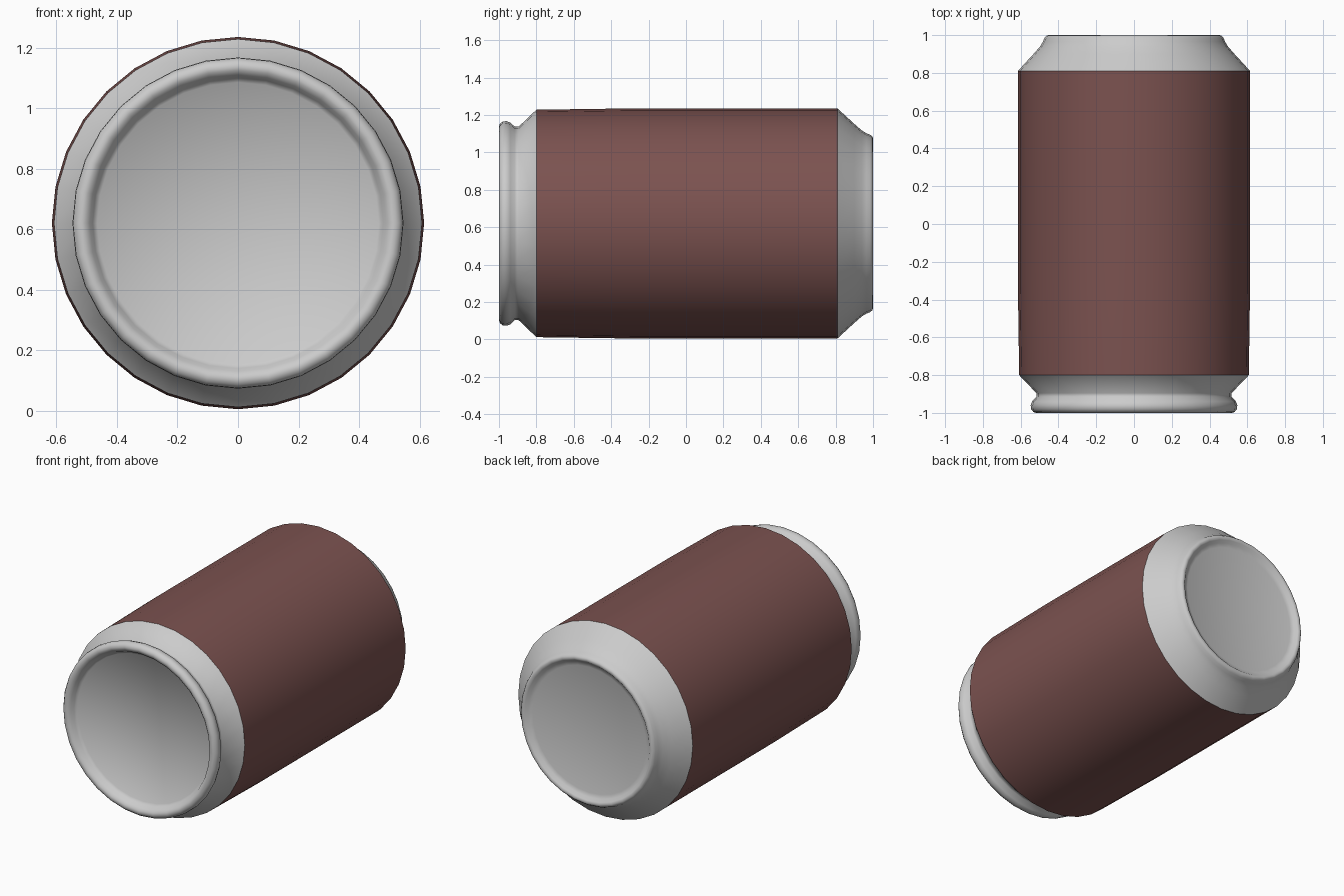
import bpy, bmesh, math

if "Cube" in bpy.data.objects:
    bpy.data.objects.remove(bpy.data.objects["Cube"])

SIDES = 32
CZ = 0.62


def lathe(name, profile, color=None):
    """Revolve (y, radius) points around the can's lengthwise axis; radius 0 closes the end."""
    bm = bmesh.new()
    rings = []
    for y, r in profile:
        if r == 0:
            rings.append([bm.verts.new((0, y, CZ))])
        else:
            rings.append([bm.verts.new((r * math.cos(2 * math.pi * i / SIDES), y,
                                        CZ + r * math.sin(2 * math.pi * i / SIDES)))
                          for i in range(SIDES)])
    for a, b in zip(rings, rings[1:]):
        for i in range(SIDES):
            j = (i + 1) % SIDES
            if len(a) == 1:
                bm.faces.new((a[0], b[j], b[i]))
            elif len(b) == 1:
                bm.faces.new((a[i], a[j], b[0]))
            else:
                bm.faces.new((a[i], a[j], b[j], b[i]))
    # profiles run front to back along the outside: make normals point outward
    bmesh.ops.reverse_faces(bm, faces=bm.faces[:])
    mesh = bpy.data.meshes.new(name)
    bm.to_mesh(mesh)
    bm.free()
    obj = bpy.data.objects.new(name, mesh)
    bpy.context.collection.objects.link(obj)
    if color:
        mat = bpy.data.materials.new(name + "_paint")
        mat.diffuse_color = color
        mat.use_nodes = True
        mat.node_tree.nodes["Principled BSDF"].inputs["Base Color"].default_value = mat.diffuse_color
        mesh.materials.append(mat)
    bpy.ops.object.select_all(action='DESELECT')
    obj.select_set(True)
    bpy.context.view_layer.objects.active = obj
    bpy.ops.object.shade_smooth_by_angle(angle=math.radians(50))
    return obj


# Lid: recessed panel, rolled rim, neck and shoulder
lathe("can_lid", [(-0.95, 0), (-0.95, 0.465), (-0.965, 0.48), (-0.985, 0.49),
                  (-0.997, 0.505), (-1.0, 0.518), (-0.995, 0.533), (-0.98, 0.545),
                  (-0.96, 0.547), (-0.94, 0.54), (-0.915, 0.517), (-0.895, 0.517),
                  (-0.80, 0.608)])

# Painted body
lathe("can_body", [(-0.80, 0.608), (-0.3, 0.615), (0.81, 0.615)],
      (0.20, 0.085, 0.08, 1))

# Base: tapered shoulder, standing rim and shallow recess
lathe("can_base", [(0.81, 0.615), (0.90, 0.532), (0.94, 0.497), (0.965, 0.482),
                   (0.985, 0.474), (0.997, 0.464), (1.0, 0.452), (0.995, 0.44),
                   (0.98, 0.425), (0.972, 0.40), (0.97, 0)])
